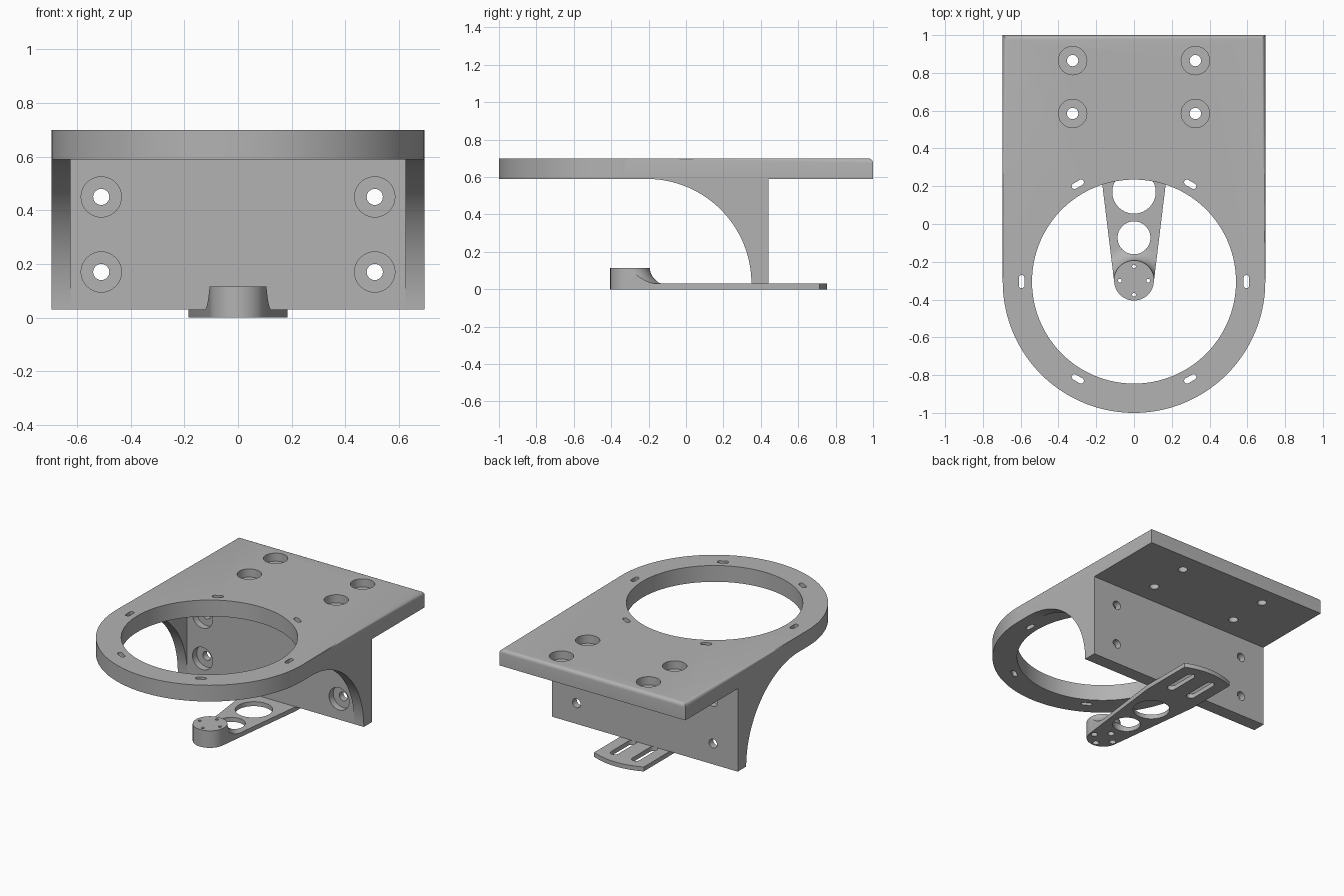
import bpy, bmesh
from math import sin, cos, pi, radians
from mathutils import Matrix, Vector

cube = bpy.data.objects.get("Cube")
if cube:
    bpy.data.objects.remove(cube, do_unlink=True)

grey = bpy.data.materials.new("plain grey")
grey.use_nodes = True
grey.diffuse_color = (0.45, 0.45, 0.45, 1)
grey.node_tree.nodes["Principled BSDF"].inputs["Base Color"].default_value = (0.45, 0.45, 0.45, 1)

PLATE_TOP, PLATE_BOTTOM, HALF = 0.70, 0.59, 0.695
RING = Vector((0, -0.305, 0))
WALL_FRONT, WALL_BACK, WALL_BOTTOM = 0.35, 0.44, 0.03
HUB_R, HUB_TOP, ARM_TOP = 0.105, 0.115, 0.03


def arc(cx, cy, r, start, end, n):
    angles = [radians(start + (end - start) * i / n) for i in range(n + 1)]
    return [(cx + r * cos(a), cy + r * sin(a)) for a in angles]


def prism(bm, outline, low, high, matrix=Matrix()):
    """Extrude a closed outline from low to high along z."""
    bottom = [bm.verts.new(matrix @ Vector((x, y, low))) for x, y in outline]
    top = [bm.verts.new(matrix @ Vector((x, y, high))) for x, y in outline]
    bm.faces.new(bottom[::-1])
    bm.faces.new(top)
    for i in range(len(outline)):
        j = (i + 1) % len(outline)
        bm.faces.new((bottom[i], bottom[j], top[j], top[i]))


def lathe(bm, profile, matrix=Matrix(), n=48):
    """Turn a (radius, height) profile around z and cap both ends."""
    rings = [[bm.verts.new(matrix @ Vector((r * cos(2 * pi * i / n), r * sin(2 * pi * i / n), z)))
              for i in range(n)] for r, z in profile]
    for a, b in zip(rings, rings[1:]):
        for i in range(n):
            j = (i + 1) % n
            bm.faces.new((a[i], a[j], b[j], b[i]))
    bm.faces.new(rings[0][::-1])
    bm.faces.new(rings[-1])


def slot(bm, length, width, low, high, matrix):
    """Round-ended slot, long in y."""
    r, h = width / 2, (length - width) / 2
    prism(bm, arc(0, h, r, 0, 180, 10) + arc(0, -h, r, 180, 360, 10), low, high, matrix)


def make(name, bm):
    bmesh.ops.recalc_face_normals(bm, faces=bm.faces)
    mesh = bpy.data.meshes.new(name)
    bm.to_mesh(mesh)
    bm.free()
    mesh.materials.append(grey)
    obj = bpy.data.objects.new(name, mesh)
    bpy.context.collection.objects.link(obj)
    return obj


def cut(obj, cutter_bm, operation="DIFFERENCE"):
    cutter = make("cutter", cutter_bm)
    cutter.hide_render = True
    mod = obj.modifiers.new("cut", "BOOLEAN")
    mod.operation, mod.solver, mod.object = operation, "EXACT", cutter
    bpy.context.view_layer.objects.active = obj
    bpy.ops.object.modifier_apply(modifier=mod.name)
    bpy.data.objects.remove(cutter, do_unlink=True)


def smooth(obj):
    bpy.ops.object.select_all(action="DESELECT")
    obj.select_set(True)
    bpy.context.view_layer.objects.active = obj
    bpy.ops.object.shade_smooth_by_angle(angle=radians(25))


def screw_profile(depth):
    """Counterbored hole: narrow below, wide above height zero."""
    return [(0.03, -depth), (0.03, 0), (0.075, 0), (0.075, 0.2)]


# Top plate: rounded front, softened upper rim
bm = bmesh.new()
prism(bm, arc(0, RING.y, HALF, 180, 360, 72) + [(HALF, 1), (-HALF, 1)], PLATE_BOTTOM, PLATE_TOP)
rim = [e for e in bm.edges if all(v.co.z > PLATE_TOP - 0.001 for v in e.verts)]
bmesh.ops.bevel(bm, geom=rim, offset=0.025, segments=5, profile=0.5, affect="EDGES")
plate = make("top_plate", bm)

# Large opening, ring slots and screw holes in the plate
bm = bmesh.new()
lathe(bm, [(0.54, 0.4), (0.54, 0.9)], Matrix.Translation(RING), 128)
for k in range(6):
    place = Matrix.Translation(RING) @ Matrix.Rotation(k * pi / 3, 4, "Z") @ Matrix.Translation((0.595, 0, 0))
    slot(bm, 0.07, 0.03, 0.4, 0.9, place)
for x in (-0.325, 0.325):
    for y in (0.585, 0.865):
        lathe(bm, screw_profile(0.3), Matrix.Translation((x, y, PLATE_TOP - 0.055)))
cut(plate, bm)
smooth(plate)

# Back wall with screw holes counterbored from the front
bm = bmesh.new()
prism(bm, [(-0.625, WALL_FRONT), (0.625, WALL_FRONT), (0.625, WALL_BACK), (-0.625, WALL_BACK)],
      WALL_BOTTOM, PLATE_BOTTOM)
wall = make("back_wall", bm)
bm = bmesh.new()
for x in (-0.51, 0.51):
    for z in (0.17, 0.45):
        lathe(bm, screw_profile(0.3),
              Matrix.Translation((x, WALL_FRONT + 0.045, z)) @ Matrix.Rotation(pi / 2, 4, "X"))
cut(wall, bm)
smooth(wall)

# Side gussets: concave quarter-round bracing, profile drawn in (y, z)
to_side = Matrix(((0, 0, 1, 0), (1, 0, 0, 0), (0, 1, 0, 0), (0, 0, 0, 1)))
radius = PLATE_BOTTOM - WALL_BOTTOM
for name, low, high in (("left_gusset", 0.625, HALF), ("right_gusset", -HALF, -0.625)):
    bm = bmesh.new()
    curve = arc(WALL_FRONT - radius, WALL_BOTTOM, radius, 90, 0, 40)
    prism(bm, curve + [(WALL_BACK, WALL_BOTTOM), (WALL_BACK, PLATE_BOTTOM)], low, high, to_side)
    smooth(make(name, bm))

# Arm: tapered outline with a rounded hub end and a bowed back end
bm = bmesh.new()
tip = arc(0, 0.307, 0.448, 65.6, 114.4, 16)
outline = arc(0, -0.3, HUB_R, 187, 353, 40) + [(0.185, 0.35)] + tip + [(-0.185, 0.35)]
prism(bm, outline, 0, HUB_TOP)
arm = make("arm_with_hub", bm)

# Thin the arm behind the hub, leaving a concave fillet
bm = bmesh.new()
fillet = arc(0.192, HUB_TOP, 0.085, 180, 270, 12)
lathe(bm, [(0.107, 0.3)] + fillet + [(1.4, ARM_TOP), (1.4, -0.2)],
      Matrix.Translation((0, -0.3, 0)), 96)
cut(arm, bm, "INTERSECT")

# Arm lightening holes, adjustment slots and hub screw holes
bm = bmesh.new()
for y, r in ((0.17, 0.115), (-0.073, 0.087)):
    lathe(bm, [(r, -0.1), (r, 0.3)], Matrix.Translation((0, y, 0)), 64)
for x in (-0.08, 0.08):
    slot(bm, 0.24, 0.055, -0.1, 0.3, Matrix.Translation((x, 0.555, 0)))
for k in range(4):
    spot = Matrix.Translation((0.075 * cos(k * pi / 2), -0.3 + 0.075 * sin(k * pi / 2), 0))
    lathe(bm, [(0.021, -0.1), (0.021, 0.06), (0.01, 0.06), (0.01, 0.3)], spot, 24)
cut(arm, bm)
smooth(arm)
